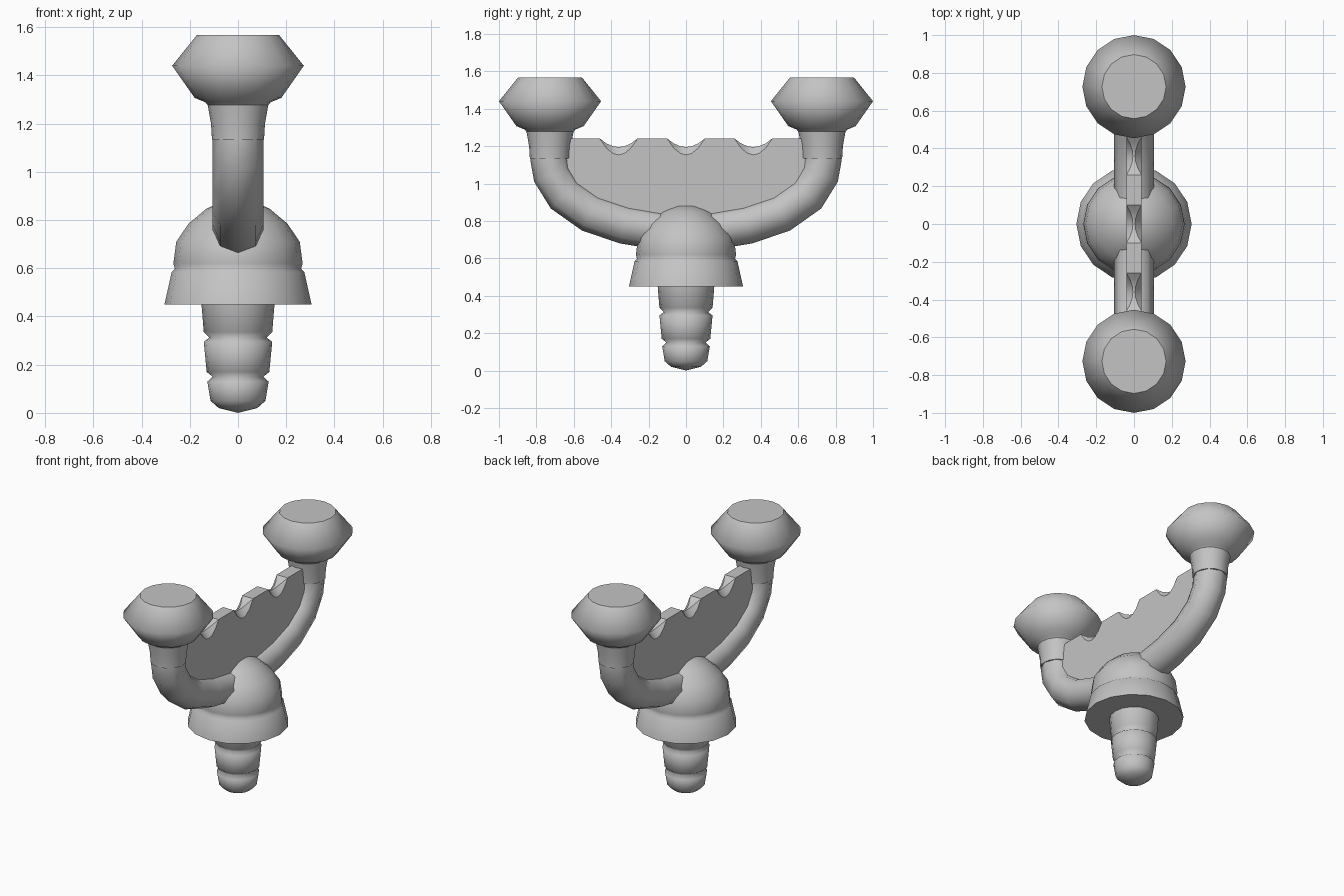
import bpy, bmesh, math
from mathutils import Vector

if "Cube" in bpy.data.objects:
    bpy.data.objects.remove(bpy.data.objects["Cube"])

grey = bpy.data.materials.new("plain grey")
grey.diffuse_color = (0.55, 0.55, 0.55, 1)
grey.use_nodes = True
grey.node_tree.nodes["Principled BSDF"].inputs["Base Color"].default_value = grey.diffuse_color


def finish(bm, name):
    bmesh.ops.recalc_face_normals(bm, faces=bm.faces)
    me = bpy.data.meshes.new(name)
    bm.to_mesh(me)
    bm.free()
    me.materials.append(grey)
    ob = bpy.data.objects.new(name, me)
    bpy.context.collection.objects.link(ob)
    return ob


def skin(bm, rings, closed=True):
    """Join successive rings with smooth quads and close both ends flat."""
    n = len(rings[0])
    for a, b in zip(rings, rings[1:]):
        for i in range(n):
            j = (i + 1) % n
            bm.faces.new((a[i], a[j], b[j], b[i])).smooth = True
    bm.faces.new(rings[0][::-1])
    bm.faces.new(rings[-1])


def lathe(name, profile, y=0, sides=16):
    bm = bmesh.new()
    rings = []
    for r, z in profile:
        rings.append([bm.verts.new((r * math.cos(i * math.tau / sides),
                                    y + r * math.sin(i * math.tau / sides), z))
                      for i in range(sides)])
    skin(bm, rings)
    bmesh.ops.remove_doubles(bm, verts=bm.verts, dist=0.0005)
    return finish(bm, name)


# Ribbed peg with rounded tip
lathe("peg", [(0.0001, 0.0), (0.08, 0.02), (0.114, 0.05), (0.127, 0.13), (0.105, 0.15),
              (0.13, 0.17), (0.142, 0.295), (0.119, 0.312), (0.142, 0.335), (0.153, 0.47)])

# Flared collar and dome above it
lathe("dome", [(0.305, 0.45), (0.275, 0.585), (0.262, 0.597), (0.268, 0.62), (0.256, 0.71),
               (0.205, 0.785), (0.13, 0.848), (0.06, 0.878), (0.0001, 0.885)])

# Curved arms: one octagonal tube swept from side to side
half = [(0.73, 1.2), (0.727, 1.13), (0.715, 1.05), (0.648, 0.94), (0.51, 0.843),
        (0.33, 0.782), (0.14, 0.75)]
path = [(-y, z) for y, z in half] + [(0, 0.745)] + half[::-1]
pts = [Vector((0, y, z)) for y, z in path]
bm = bmesh.new()
rings = []
for k, p in enumerate(pts):
    t = (pts[min(k + 1, len(pts) - 1)] - pts[max(k - 1, 0)]).normalized()
    nrm = Vector((0, -t.z, t.y))
    rings.append([bm.verts.new(p + 0.105 * (math.cos(a) * nrm + math.sin(a) * Vector((1, 0, 0))))
                  for a in (i * math.tau / 8 for i in range(8))])
skin(bm, rings)
finish(bm, "arms")

# Sleeve and faceted knob at each arm end
for side, label in ((-1, "front"), (1, "back")):
    y = side * 0.727
    lathe(label + "_sleeve", [(0.108, 1.135), (0.112, 1.2), (0.128, 1.29)], y)
    lathe(label + "_knob", [(0.12, 1.27), (0.135, 1.288), (0.18, 1.307), (0.273, 1.44),
                            (0.17, 1.568)], y)


# Thin web between the arms, its top edge bitten by three scallops
def arm_height(y):
    y = abs(y)
    curve = [(0, 0.745)] + half[::-1]
    for (y0, z0), (y1, z1) in zip(curve, curve[1:]):
        if y0 <= y <= y1:
            return z0 + (z1 - z0) * (y - y0) / (y1 - y0)
    return curve[-1][1]


stations = {-0.7, -0.63, -0.53, 0.53, 0.63, 0.7}
for c in (-0.36, 0, 0.36):
    stations |= {round(c + d, 3) for d in (-0.1, -0.065, -0.03, 0, 0.03, 0.065, 0.1)}
bm = bmesh.new()
rings = []
for y in sorted(stations):
    d = min(abs(y - c) for c in (-0.36, 0, 0.36))
    bite = max(0, 1 - (d / 0.1) ** 2)
    top, shoulder, thin = 1.24 - 0.045 * bite, 1.238 - 0.085 * bite, 0.04 - 0.034 * bite
    low = arm_height(y)
    rings.append([bm.verts.new((x, y, z)) for x, z in
                  ((-0.04, low), (0.04, low), (0.04, shoulder), (thin, top),
                   (-thin, top), (-0.04, shoulder))])
skin(bm, rings)
bmesh.ops.remove_doubles(bm, verts=bm.verts, dist=0.0001)
web = finish(bm, "scalloped_web")
bpy.context.view_layer.objects.active = web
web.select_set(True)
bpy.ops.object.shade_smooth_by_angle(angle=math.radians(30))
